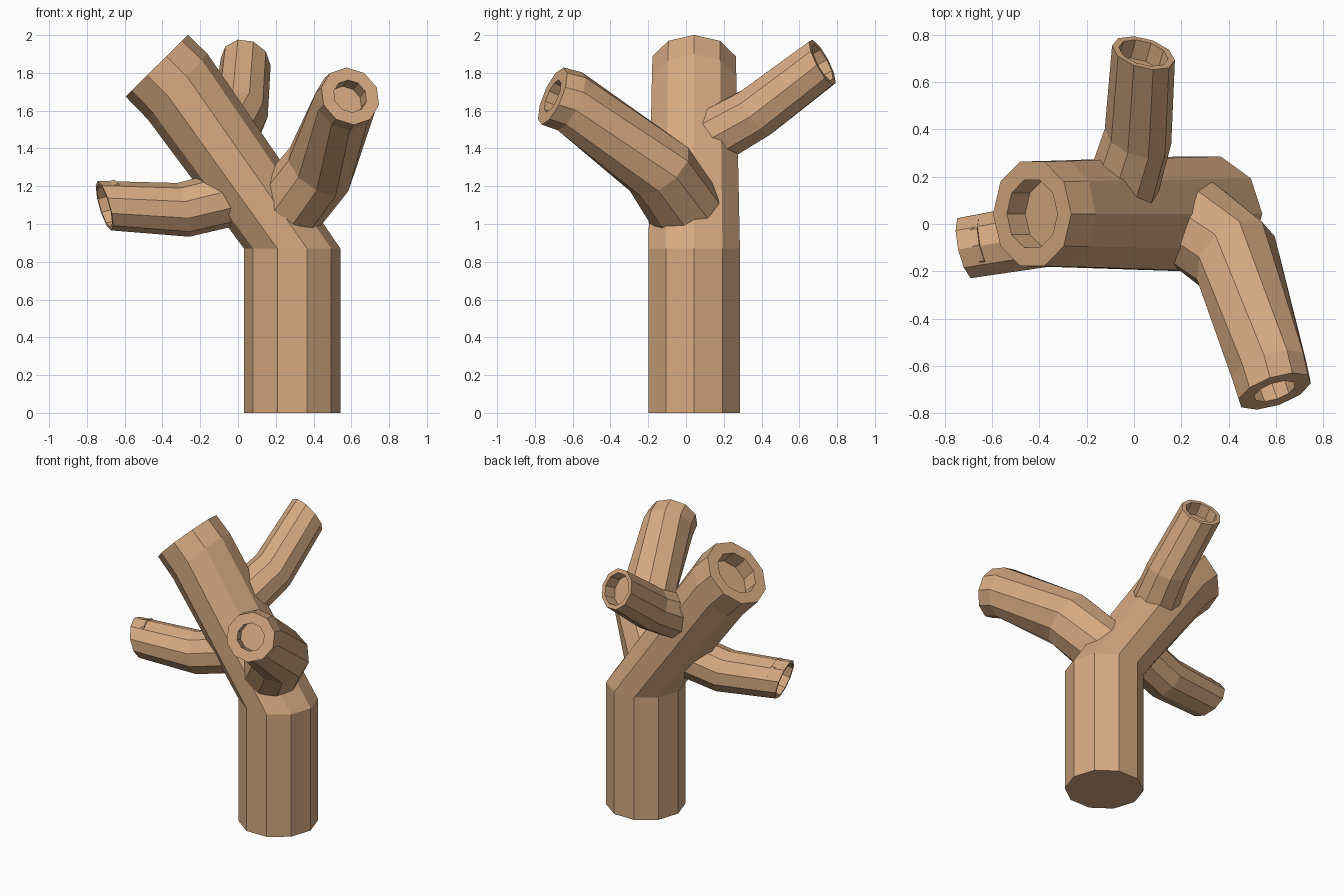
import bpy, bmesh, math
from mathutils import Vector

if "Cube" in bpy.data.objects:
    bpy.data.objects.remove(bpy.data.objects["Cube"])

bark = bpy.data.materials.new("light brown bark")
bark.diffuse_color = (0.67, 0.40, 0.22, 1)
bark.use_nodes = True
bark.node_tree.nodes["Principled BSDF"].inputs["Base Color"].default_value = bark.diffuse_color
SIDES = 10


def ring(bm, centre, normal, radius, ref):
    """Decagon of vertices around centre, facing normal, first vertex towards ref."""
    n = Vector(normal).normalized()
    u = (Vector(ref) - n * n.dot(Vector(ref))).normalized()
    v = n.cross(u)
    pts = []
    for i in range(SIDES):
        a = 2 * math.pi * i / SIDES
        pts.append(bm.verts.new(Vector(centre) + radius * (u * math.cos(a) + v * math.sin(a))))
    return pts


def limb(name, rings, ref, hole_radius, depth):
    """Faceted limb through the rings (centre, normal, radius) with a hollow tip."""
    bm = bmesh.new()
    loops = [ring(bm, c, n, r, ref) for c, n, r in rings]
    tip, n, _ = rings[-1]
    floor = Vector(tip) - Vector(n).normalized() * depth
    loops.append(ring(bm, tip, n, hole_radius, ref))
    loops.append(ring(bm, floor, n, hole_radius, ref))
    for a, b in zip(loops, loops[1:]):
        for i in range(SIDES):
            j = (i + 1) % SIDES
            bm.faces.new((a[i], a[j], b[j], b[i]))
    bm.faces.new(loops[0][::-1])
    bm.faces.new(loops[-1])
    mesh = bpy.data.meshes.new(name)
    bm.to_mesh(mesh)
    bm.free()
    mesh.materials.append(bark)
    obj = bpy.data.objects.new(name, mesh)
    bpy.context.collection.objects.link(obj)
    return obj


X, Z = (1, 0, 0), (0, 0, 1)

# Upright trunk that leans left above its bend
limb("trunk", [
    ((0.287, 0.043, 0), Z, 0.255),
    ((0.287, 0.043, 0.87), Z, 0.255),
    ((-0.319, 0.043, 1.727), (-0.74, 0, 0.67), 0.235),
    ((-0.43, 0.043, 1.838), (-0.7, 0, 0.71), 0.232),
], X, 0.15, 0.11)

# Thick branch to the front right
limb("front_branch", [
    ((0.20, 0.04, 1.01), (0.58, -0.45, 0.69), 0.20),
    ((0.43, -0.143, 1.29), (0.49, -0.55, 0.68), 0.193),
    ((0.57, -0.615, 1.65), (0.3, -0.86, 0.40), 0.168),
    ((0.594, -0.706, 1.677), (0.3, -0.87, 0.37), 0.163),
], Z, 0.092, 0.09)

# Short, nearly level branch to the left
limb("left_branch", [
    ((0.10, 0.04, 1.17), (-0.95, -0.15, -0.25), 0.15),
    ((-0.29, -0.03, 1.075), (-0.96, -0.14, -0.22), 0.146),
    ((-0.707, -0.10, 1.097), (-0.94, -0.21, -0.27), 0.136),
], Z, 0.118, 0.09)

# Rising branch at the back
limb("back_branch", [
    ((-0.09, 0.02, 1.39), (0.3, 0.83, 0.45), 0.16),
    ((0.017, 0.37, 1.59), (0.28, 0.79, 0.58), 0.146),
    ((0.04, 0.722, 1.856), (0.25, 0.86, 0.46), 0.137),
], X, 0.108, 0.09)
